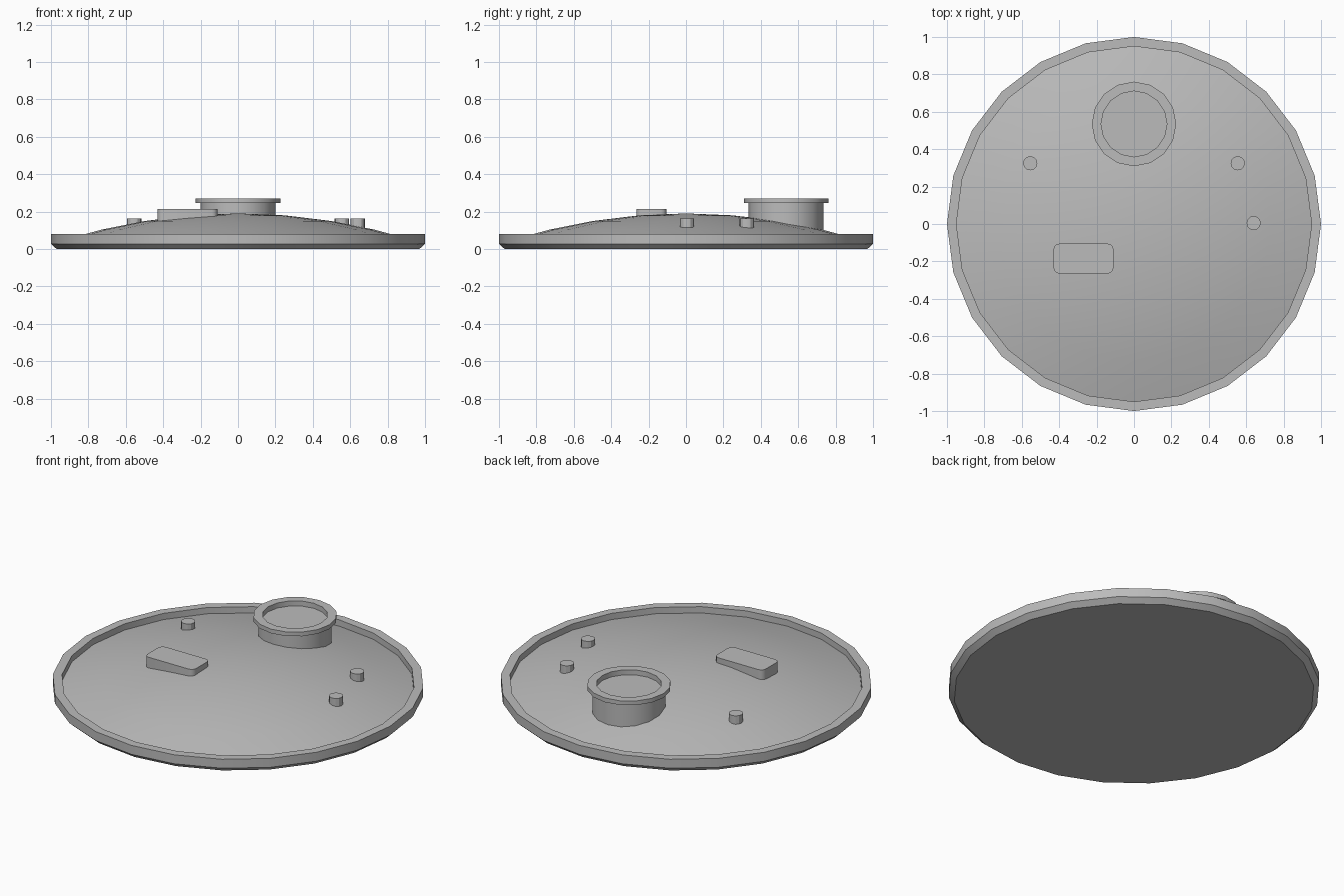
import bpy, bmesh, math

if "Cube" in bpy.data.objects:
    bpy.data.objects.remove(bpy.data.objects["Cube"], do_unlink=True)

GREY = (0.5, 0.5, 0.5, 1)
grey = bpy.data.materials.new("plain grey")
grey.use_nodes = True
grey.diffuse_color = GREY
grey.node_tree.nodes["Principled BSDF"].inputs["Base Color"].default_value = GREY


def finish(name, bm, location=(0, 0, 0)):
    """Turn a bmesh into a named, smooth-by-angle object."""
    bmesh.ops.recalc_face_normals(bm, faces=bm.faces)
    mesh = bpy.data.meshes.new(name)
    bm.to_mesh(mesh)
    bm.free()
    mesh.materials.append(grey)
    obj = bpy.data.objects.new(name, mesh)
    obj.location = location
    bpy.context.collection.objects.link(obj)
    bpy.ops.object.select_all(action="DESELECT")
    obj.select_set(True)
    bpy.context.view_layer.objects.active = obj
    bpy.ops.object.shade_smooth_by_angle(angle=math.radians(30))
    return obj


def lathe(name, profile, sides, location=(0, 0, 0)):
    """Revolve (radius, z) points about z; the ends are capped."""
    bm = bmesh.new()
    rings = []
    for r, z in profile:
        if r == 0:
            rings.append([bm.verts.new((0, 0, z))] * sides)
        else:
            rings.append([bm.verts.new((r * math.cos(i * math.tau / sides),
                                        r * math.sin(i * math.tau / sides), z))
                          for i in range(sides)])
    for low, high in zip(rings, rings[1:]):
        for i in range(sides):
            j = (i + 1) % sides
            bm.faces.new(dict.fromkeys((low[i], low[j], high[j], high[i])))
    for ring, (r, z) in ((rings[0], profile[0]), (rings[-1], profile[-1])):
        if r > 0:
            bm.faces.new(ring)
    return finish(name, bm, location)


def dome_height(r):
    return 0.19 - 0.163 * r * r


# Round lid: chamfered base, raised rim and shallow domed top
dome = [(r, dome_height(r)) for r in (0.95, 0.73, 0.5, 0.25, 0)]
lathe("domed_lid", [(0.97, 0), (1, 0.027), (1, 0.08), (0.95, 0.08)] + dome, 24)

# Filler neck with a flange and a recessed cap
lathe("filler_neck",
      [(0.2, 0.08), (0.2, 0.245), (0.226, 0.245), (0.226, 0.27),
       (0.176, 0.27), (0.176, 0.24)], 16, (0, 0.535, 0))

# Small pegs
for name, x, y in (("right_peg", -0.555, 0.325), ("left_peg", 0.555, 0.325),
                   ("side_peg", 0.64, 0.005)):
    lathe(name, [(0.038, 0.1), (0.038, 0.163)], 12, (x, y, 0))

# Raised block with rounded upright corners
bm = bmesh.new()
bmesh.ops.create_cube(bm, size=1)
bmesh.ops.scale(bm, vec=(0.32, 0.16, 0.1), verts=bm.verts)
upright = [e for e in bm.edges if abs(e.verts[0].co.z - e.verts[1].co.z) > 0.05]
bmesh.ops.bevel(bm, geom=upright, offset=0.03, segments=3, profile=0.5, affect="EDGES")
finish("raised_block", bm, (-0.27, -0.185, 0.165))
